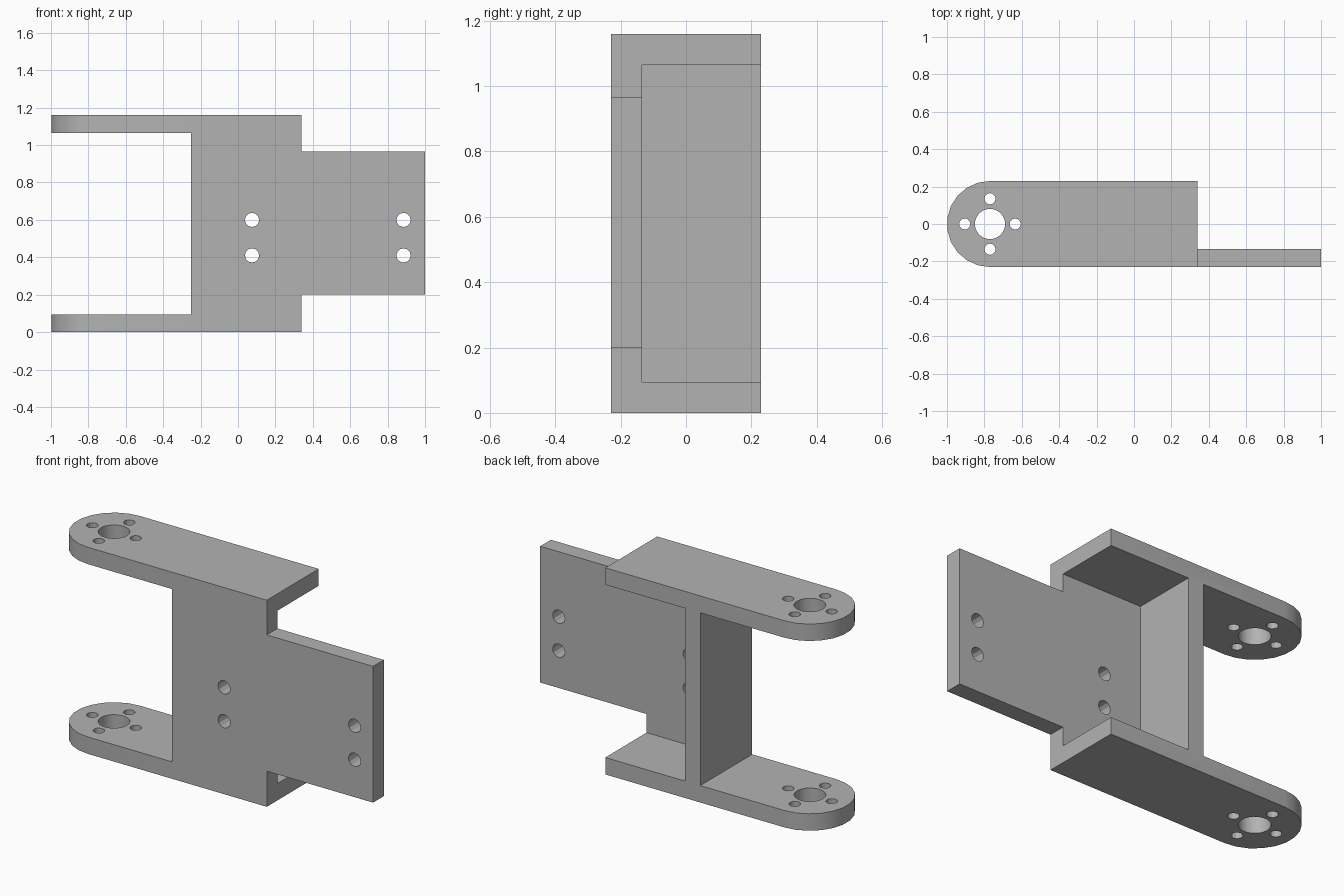
import bpy, bmesh, math
from mathutils import Vector

cube = bpy.data.objects.get("Cube")
if cube:
    bpy.data.objects.remove(cube, do_unlink=True)

# Main dimensions
THICK = 0.095
HALF = 0.23
HEIGHT = 1.16
PIVOT = -0.77
END = 0.34
WEB = -0.25

grey = bpy.data.materials.new("plain grey")
grey.use_nodes = True
grey.diffuse_color = (0.45, 0.45, 0.45, 1)
grey.node_tree.nodes["Principled BSDF"].inputs["Base Color"].default_value = grey.diffuse_color


def prism(name, outline, start, end, axis):
    """Extrude an outline along y (outline in x, z) or along z (outline in x, y)."""
    bm = bmesh.new()
    def place(a, b):
        return (a, start, b) if axis == "y" else (a, b, start)
    face = bm.faces.new([bm.verts.new(place(a, b)) for a, b in outline])
    shift = Vector((0, end - start, 0)) if axis == "y" else Vector((0, 0, end - start))
    new = bmesh.ops.extrude_face_region(bm, geom=[face])["geom"]
    bmesh.ops.translate(bm, vec=shift, verts=[v for v in new if isinstance(v, bmesh.types.BMVert)])
    bmesh.ops.recalc_face_normals(bm, faces=bm.faces)
    mesh = bpy.data.meshes.new(name)
    bm.to_mesh(mesh)
    bm.free()
    mesh.materials.append(grey)
    obj = bpy.data.objects.new(name, mesh)
    bpy.context.collection.objects.link(obj)
    return obj


def circle(cx, cy, radius, sides):
    return [(cx + radius * math.cos(math.tau * i / sides),
             cy + radius * math.sin(math.tau * i / sides)) for i in range(sides)]


def combine(target, tool, operation):
    """Apply a boolean and discard the tool."""
    tool.hide_render = True
    mod = target.modifiers.new(operation, "BOOLEAN")
    mod.operation = operation
    mod.solver = "EXACT"
    mod.object = tool
    bpy.ops.object.select_all(action="DESELECT")
    bpy.context.view_layer.objects.active = target
    target.select_set(True)
    bpy.ops.object.modifier_apply(modifier=mod.name)
    bpy.data.objects.remove(tool, do_unlink=True)


# Two arms joined by the upright web
top = HEIGHT - THICK
inner = WEB + THICK
frame = [(-2, 0), (END, 0), (END, THICK), (inner, THICK), (inner, top), (END, top),
         (END, HEIGHT), (-2, HEIGHT), (-2, top), (WEB, top), (WEB, THICK), (-2, THICK)]
bracket = prism("bracket", frame, -0.5, 0.5, "y")

# Rounded arm ends
SEGMENTS = 11
arc = [(PIVOT - HALF * math.sin(math.pi * i / SEGMENTS),
        HALF * math.cos(math.pi * i / SEGMENTS)) for i in range(SEGMENTS + 1)]
rounding = prism("arm_outline", [(1, HALF)] + arc + [(1, -HALF)], -1, 2, "z")
combine(bracket, rounding, "INTERSECT")

# Front mounting plate with its narrower tongue
low, high = 0.2, 0.965
plate = [(WEB, 0), (END, 0), (END, low), (1, low), (1, high), (END, high),
         (END, HEIGHT), (WEB, HEIGHT)]
combine(bracket, prism("mounting_plate", plate, -HALF, THICK - HALF, "y"), "UNION")

# Pivot hole and four screw holes through both arms
combine(bracket, prism("pivot_hole", circle(PIVOT, 0, 0.081, 24), -1, 2, "z"), "DIFFERENCE")
for x, y in circle(PIVOT, 0, 0.135, 4):
    combine(bracket, prism("screw_hole", circle(x, y, 0.03, 12), -1, 2, "z"), "DIFFERENCE")

# Mounting holes through the plate
for x in (0.075, 0.885):
    for z in (0.41, 0.6):
        combine(bracket, prism("mounting_hole", circle(x, z, 0.038, 12), -1, 1, "y"), "DIFFERENCE")

bpy.ops.object.select_all(action="DESELECT")
bracket.select_set(True)
bpy.context.view_layer.objects.active = bracket
bpy.ops.object.shade_smooth_by_angle(angle=math.radians(25))
